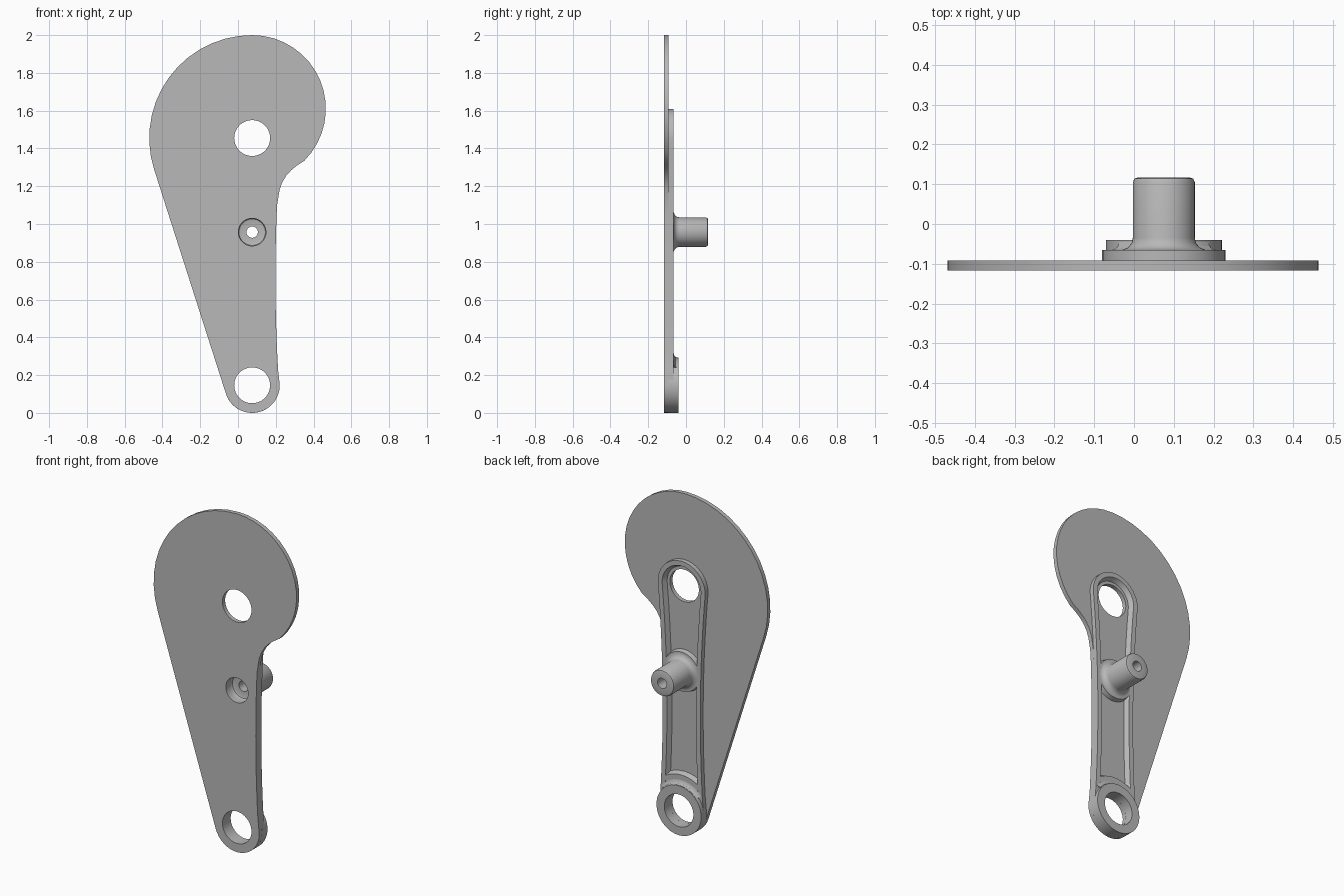
import bpy, bmesh
from math import sin, cos, radians, pi
from mathutils import Matrix

default = bpy.data.objects.get("Cube")
if default:
    bpy.data.objects.remove(default)

grey = bpy.data.materials.new("plain grey")
grey.use_nodes = True
colour = (0.48, 0.48, 0.48, 1)
grey.diffuse_color = colour
grey.node_tree.nodes["Principled BSDF"].inputs["Base Color"].default_value = colour

CX = 0.075                        # all bores share this x
TOP, MID, LOW = 1.455, 0.957, 0.146   # heights of the three bores
FRONT, FLOOR, RIM = -0.117, -0.092, -0.065
BORE, TOP_R, LOW_R = 0.095, 0.155, 0.146


def finish(name, bm):
    bmesh.ops.remove_doubles(bm, verts=bm.verts, dist=0.0001)
    bmesh.ops.recalc_face_normals(bm, faces=bm.faces)
    mesh = bpy.data.meshes.new(name)
    bm.to_mesh(mesh)
    bm.free()
    mesh.materials.append(grey)
    mesh.shade_smooth()
    mesh.set_sharp_from_angle(angle=radians(30))
    obj = bpy.data.objects.new(name, mesh)
    bpy.context.collection.objects.link(obj)
    return obj


def arc(z, r, start, end, n=18):
    angles = [radians(start + (end - start) * i / n) for i in range(n + 1)]
    return [(CX + r * cos(a), z + r * sin(a)) for a in angles]


def slab(name, loops, y0, y1):
    """Flat plate from an outline followed by hole loops."""
    curve = bpy.data.curves.new(name, 'CURVE')
    curve.dimensions = '2D'
    curve.fill_mode = 'BOTH'
    curve.extrude = (y1 - y0) / 2
    for loop in loops:
        spline = curve.splines.new('POLY')
        spline.points.add(len(loop) - 1)
        for point, (x, z) in zip(spline.points, loop):
            point.co = (x, z, 0, 1)
        spline.use_cyclic_u = True
    temp = bpy.data.objects.new(name, curve)
    bpy.context.collection.objects.link(temp)
    bpy.context.view_layer.update()
    mesh = bpy.data.meshes.new_from_object(temp)
    bm = bmesh.new()
    bm.from_mesh(mesh)
    bpy.data.objects.remove(temp)
    bpy.data.meshes.remove(mesh)
    bm.transform(Matrix.Translation((0, (y0 + y1) / 2, 0)) @ Matrix.Rotation(pi / 2, 4, 'X'))
    return finish(name, bm)


def loft(name, rings, closed=True):
    """Skin matching rings; each ring is a closed section."""
    bm = bmesh.new()
    rows = [[bm.verts.new(p) for p in ring] for ring in rings]
    pairs = list(zip(rows, rows[1:] + rows[:1]))
    for a, b in pairs if closed else pairs[:-1]:
        for i in range(len(a)):
            j = (i + 1) % len(a)
            bm.faces.new((a[i], a[j], b[j], b[i]))
    if not closed:
        bm.faces.new(rows[0])
        bm.faces.new(rows[-1])
    return finish(name, bm)


def lathe(name, z, profile, spread=180, n=48):
    """Turn a closed (radius, y) profile around a y axis, up to spread each side of up."""
    full = spread == 180
    angles = [radians(-spread + 2 * spread * i / n) for i in range(n if full else n + 1)]
    rings = [[(CX + r * sin(a), y, z + r * cos(a)) for r, y in profile] for a in angles]
    return loft(name, rings, full)


def half_width(z):
    return 0.123 + 0.059 * (z - 0.72) ** 2


heights = [LOW + (TOP - LOW) * i / 16 for i in range(1, 16)]


def arm_outline(inset):
    """Waisted arm outline, moved inwards by inset."""
    right = [(CX + half_width(z) - inset, z) for z in heights]
    left = [(2 * CX - x, z) for x, z in reversed(right)]
    return (arc(TOP, TOP_R - inset, 0, 180) + left
            + arc(LOW, LOW_R - inset, 180, 360) + right)


# Offset teardrop plate with its three openings
tangent = 197.8
outline = arc(TOP, 0.545, 90, tangent, 14) + arc(LOW, LOW_R, tangent, 360)
outline += [(CX + half_width(z), z) for z in heights if z < 1.05]
outline += [(0.207, 1.1), (0.22, 1.18), (0.234, 1.22), (0.255, 1.255), (0.28, 1.283), (0.31, 1.308)]
outline += arc(1.61, 0.39, -45, 90, 16)[:-1]
slab("cam_plate", [outline, arc(TOP, BORE, 0, 360, 36)[:-1],
                   arc(LOW, BORE, 0, 360, 36)[:-1],
                   arc(MID, 0.073, 0, 360, 48)[:-1]], FRONT, FLOOR)

# Raised rim around the arm, with a sloping inner wall
sections = [(0, FLOOR), (0, RIM), (0.028, RIM), (0.042, FLOOR)]
loft("arm_rim", [[(x, y, z) for x, z in arm_outline(inset)] for inset, y in sections])

# Hollow post with a counterbore and a fillet at its foot
lathe("pivot_post", MID, [
    (0.03, 0.117), (0.066, 0.117), (0.074, 0.114), (0.078, 0.105),
    (0.078, -0.035), (0.081, -0.048), (0.09, -0.059), (0.104, RIM),
    (0.116, RIM), (0.122, FLOOR), (0.073, FLOOR), (0.073, -0.066),
    (0.07, -0.059), (0.062, -0.056), (0.03, -0.056)])

# Lower eye and the web that blends it into the arm
lathe("lower_eye", LOW, [(BORE, FLOOR), (BORE, -0.04), (LOW_R, -0.04), (LOW_R, FLOOR)])
lathe("eye_fillet", LOW, [(0.14, FLOOR), (0.14, -0.045), (0.147, -0.045), (0.15, -0.055),
                          (0.158, -0.062), (0.17, RIM), (0.172, FLOOR)], 50, 16)
lathe("eye_web", LOW, [(0.14, FLOOR), (0.14, RIM), (0.2, RIM), (0.212, FLOOR)], 37, 12)
